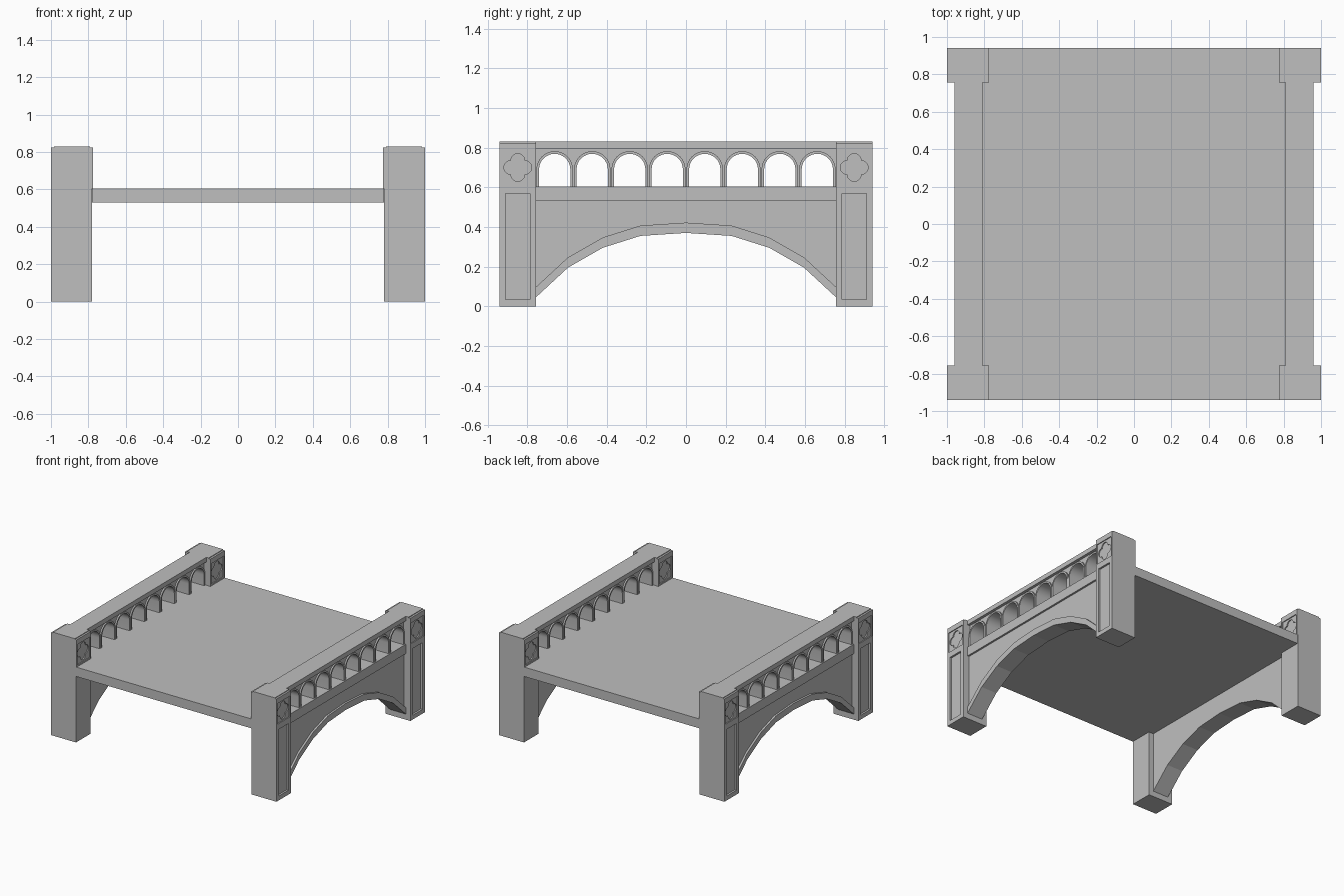
import bpy, bmesh
from math import sin, cos, pi
from mathutils import Matrix

cube = bpy.data.objects.get("Cube")
if cube:
    bpy.data.objects.remove(cube, do_unlink=True)

stone = bpy.data.materials.new("grey_stone")
stone.use_nodes = True
GREY = (0.52, 0.52, 0.52, 1)
stone.diffuse_color = GREY
stone.node_tree.nodes["Principled BSDF"].inputs["Base Color"].default_value = GREY

# Side profile axes (y, z) become the curve's flat axes; extrusion runs along x
SIDE = Matrix(((0, 0, 1, 0), (1, 0, 0, 0), (0, 1, 0, 0), (0, 0, 0, 1)))


def plate(name, loops, x0, x1, mirror=(True, False), smooth=False):
    """Extrude (y, z) outlines, with inner loops as holes, from x0 to x1."""
    curve = bpy.data.curves.new(name, "CURVE")
    curve.dimensions = "2D"
    curve.fill_mode = "BOTH"
    curve.extrude = (x1 - x0) / 2
    for loop in loops:
        spline = curve.splines.new("POLY")
        spline.points.add(len(loop) - 1)
        for point, (y, z) in zip(spline.points, loop):
            point.co = (y, z, 0, 1)
        spline.use_cyclic_u = True
    temp = bpy.data.objects.new(name + "_outline", curve)
    bpy.context.collection.objects.link(temp)
    graph = bpy.context.evaluated_depsgraph_get()
    mesh = bpy.data.meshes.new_from_object(temp.evaluated_get(graph))
    bpy.data.objects.remove(temp, do_unlink=True)
    mesh.transform(Matrix.Translation(((x0 + x1) / 2, 0, 0)) @ SIDE)
    bm = bmesh.new()
    bm.from_mesh(mesh)
    bmesh.ops.remove_doubles(bm, verts=bm.verts, dist=0.0001)
    bmesh.ops.recalc_face_normals(bm, faces=bm.faces)
    bm.to_mesh(mesh)
    bm.free()
    mesh.materials.clear()
    mesh.materials.append(stone)
    mesh.shade_flat()
    obj = bpy.data.objects.new(name, mesh)
    bpy.context.collection.objects.link(obj)
    if any(mirror):
        mod = obj.modifiers.new("mirror", "MIRROR")
        mod.use_axis = (mirror[0], mirror[1], False)
        mod.use_mirror_merge = False
    if smooth:
        bpy.ops.object.select_all(action="DESELECT")
        obj.select_set(True)
        bpy.context.view_layer.objects.active = obj
        bpy.ops.object.shade_smooth_by_angle(angle=0.6)
    return obj


def rect(y0, y1, z0, z1):
    return [(y0, z0), (y1, z0), (y1, z1), (y0, z1)]


def round_arch(y, half, foot, spring, steps=16):
    """Open outline of a round-headed arch, from -y foot to +y foot."""
    head = [(y - half * cos(pi * i / steps), spring + half * sin(pi * i / steps))
            for i in range(steps + 1)]
    return [(y - half, foot)] + head + [(y + half, foot)]


def quatrefoil(y, z, r, steps=10):
    pts = []
    for k in range(4):
        a = k * pi / 2
        for i in range(steps):
            b = a - pi / 2 + pi * i / steps
            pts.append((y + r * (cos(a) + cos(b)), z + r * (sin(a) + sin(b))))
    return pts


SPAN, END = 0.757, 0.94          # pillar inner and outer y
DECK0, DECK1, TOP = 0.53, 0.605, 0.83
BOTH = (True, True)

# Deck and the string course along each side
plate("deck", [rect(-END, END, DECK0, DECK1)], -0.778, 0.778, (False, False))
plate("string_course", [rect(-SPAN, SPAN, DECK0, DECK1)], 0.77, 0.96)

# Spandrel wall with a faceted arch and a projecting arch ring
half_arch = [(0.757, 0.045), (0.595, 0.195), (0.42, 0.295), (0.23, 0.355)]
arch = [(-y, z) for y, z in half_arch] + [(0, 0.37)] + half_arch[::-1]
plate("spandrel_wall", [arch + [(SPAN, DECK0), (-SPAN, DECK0)]], 0.82, 0.945)
plate("arch_ring", [arch + [(y, z + 0.052) for y, z in arch[::-1]]], 0.945, 0.96)

# Parapet arcade: pierced wall, arch mouldings and coping
BAYS, SPRING, BAND = 8, 0.69, 0.793
pitch = 2 * SPAN / BAYS
centres = [-SPAN + pitch * (i + 0.5) for i in range(BAYS)]
outline = [(-SPAN, BAND), (-SPAN, DECK1)]
for c in centres:
    outline += round_arch(c, 0.079, DECK1, SPRING)
outline += [(SPAN, DECK1), (SPAN, BAND)]
plate("arcade_wall", [outline], 0.832, 0.938, smooth=True)
for c in centres:
    moulding = (round_arch(c, 0.092, DECK1, SPRING)
                + round_arch(c, 0.079, DECK1, SPRING)[::-1])
    for name, x0, x1 in (("outer", 0.938, 0.95), ("inner", 0.82, 0.832)):
        plate(name + "_arch_moulding", [moulding], x0, x1, smooth=True)
plate("coping", [rect(-SPAN, SPAN, BAND, TOP)], 0.81, 0.96)

# Corner pillars with framed panels
mid_y, mid_z = (SPAN + END) / 2, 0.70
upper_panel = rect(mid_y - 0.08, mid_y + 0.08, 0.617, 0.783)
lower_panel = rect(mid_y - 0.061, mid_y + 0.061, 0.035, 0.57)
plate("pillar_core", [rect(SPAN, END, 0, TOP)], 0.79, 0.985, BOTH)
plate("pillar_outer_frame",
      [rect(SPAN, END, 0, TOP - 0.006), upper_panel, lower_panel], 0.985, 1.0, BOTH)
plate("pillar_inner_frame",
      [rect(SPAN, END, DECK1, TOP - 0.006), upper_panel], 0.775, 0.79, BOTH)
plate("pillar_inner_base", [rect(SPAN, END, 0, DECK1)], 0.78, 0.79, BOTH)

# Quatrefoil tracery set inside the upper panels
foil = quatrefoil(mid_y, mid_z, 0.035)
for name, x0, x1 in (("outer", 0.985, 0.993), ("inner", 0.782, 0.79)):
    plate(name + "_quatrefoil", [upper_panel, foil], x0, x1, BOTH, smooth=True)
